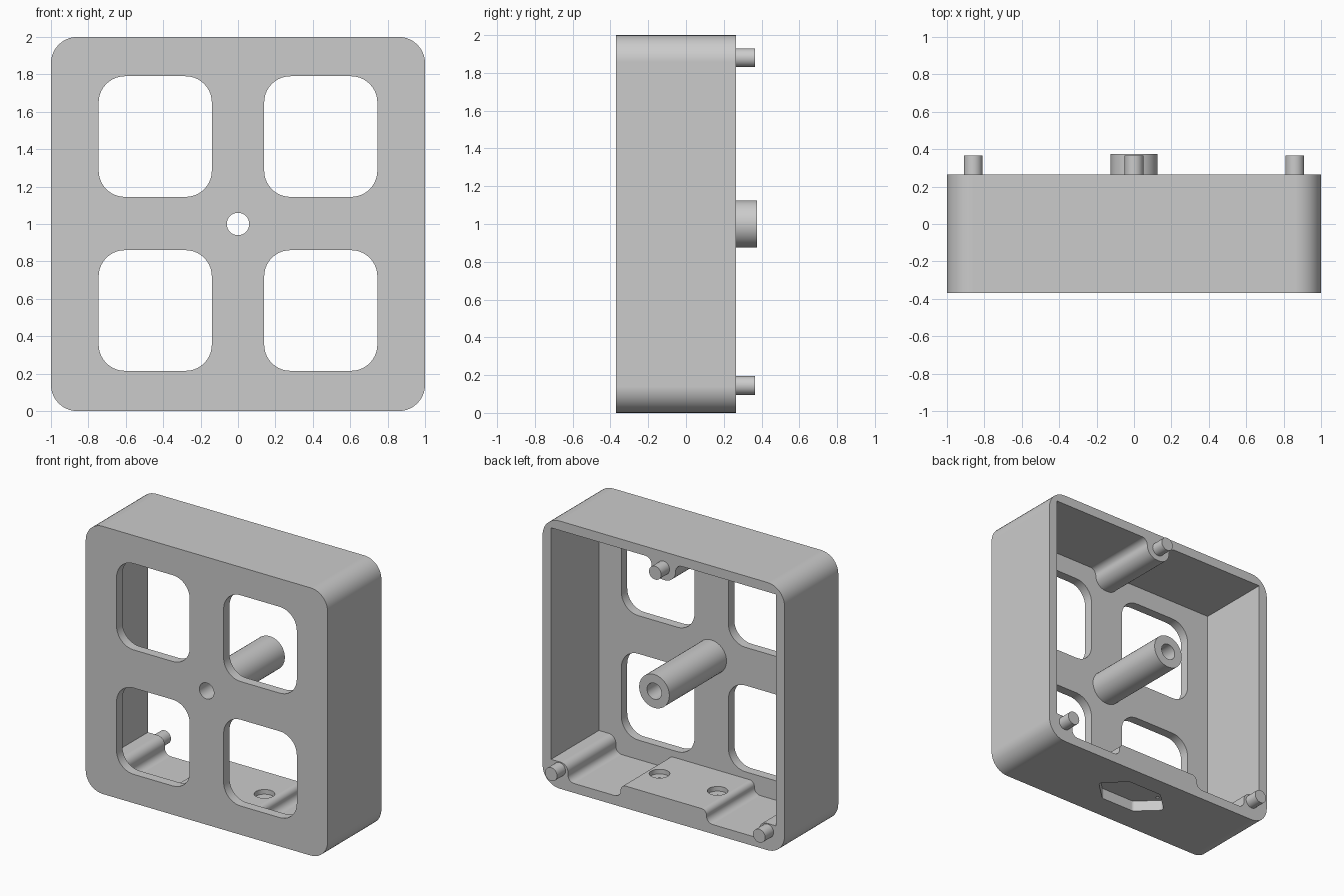
import bpy, bmesh, math
from mathutils import Vector

cube = bpy.data.objects.get("Cube")
if cube:
    bpy.data.objects.remove(cube, do_unlink=True)

grey = bpy.data.materials.new("light grey plastic")
grey.use_nodes = True
colour = (0.6, 0.6, 0.6, 1)
grey.diffuse_color = colour
grey.node_tree.nodes["Principled BSDF"].inputs["Base Color"].default_value = colour


def fillet(corners, steps=10):
    """Round a 2D outline given as (a, b, radius) corners."""
    out = []
    for i, (a, b, r) in enumerate(corners):
        p = Vector((a, b))
        if r == 0:
            out.append(p)
            continue
        d1 = (Vector(corners[i - 1][:2]) - p).normalized()
        d2 = (Vector(corners[(i + 1) % len(corners)][:2]) - p).normalized()
        half = d1.angle(d2) / 2
        centre = p + (d1 + d2).normalized() * (r / math.sin(half))
        reach = r / math.tan(half)
        start, end = p + d1 * reach - centre, p + d2 * reach - centre
        sweep = math.pi - 2 * half
        for k in range(steps + 1):
            t = k / steps
            arm = start * math.sin((1 - t) * sweep) + end * math.sin(t * sweep)
            out.append(centre + arm / math.sin(sweep))
    return out


def rectangle(a0, a1, b0, b1, r):
    return fillet([(a0, b0, r), (a1, b0, r), (a1, b1, r), (a0, b1, r)])


def circle(a, b, r, n=40):
    return [Vector((a + r * math.cos(k * math.tau / n), b + r * math.sin(k * math.tau / n)))
            for k in range(n)]


def prism(name, outline, low, high, axis="y"):
    """Extrude an outline along y (outline in x, z) or along z (outline in x, y)."""
    def place(p, d):
        return (p.x, d, p.y) if axis == "y" else (p.x, p.y, d)
    # Skip points that repeat where two fillets meet
    outline = [p for i, p in enumerate(outline) if (p - outline[i - 1]).length > 1e-4]
    bm = bmesh.new()
    bottom = [bm.verts.new(place(p, low)) for p in outline]
    top = [bm.verts.new(place(p, high)) for p in outline]
    bm.faces.new(bottom)
    bm.faces.new(top)
    for i in range(len(outline)):
        bm.faces.new((bottom[i - 1], bottom[i], top[i], top[i - 1]))
    bmesh.ops.recalc_face_normals(bm, faces=bm.faces)
    mesh = bpy.data.meshes.new(name)
    bm.to_mesh(mesh)
    bm.free()
    mesh.materials.append(grey)
    ob = bpy.data.objects.new(name, mesh)
    bpy.context.collection.objects.link(ob)
    return ob


def activate(ob):
    bpy.ops.object.select_all(action="DESELECT")
    ob.select_set(True)
    bpy.context.view_layer.objects.active = ob


def cut(ob, *cutter_args, **kw):
    cutter = prism("cutter", *cutter_args, **kw)
    cutter.hide_render = True
    activate(ob)
    mod = ob.modifiers.new("cut", "BOOLEAN")
    mod.operation, mod.solver, mod.object = "DIFFERENCE", "EXACT", cutter
    bpy.ops.object.modifier_apply(modifier=mod.name)
    bpy.data.objects.remove(cutter, do_unlink=True)


def finish(ob):
    activate(ob)
    bpy.ops.object.shade_smooth_by_angle(angle=math.radians(30))
    mod = ob.modifiers.new("even shading", "WEIGHTED_NORMAL")
    mod.keep_sharp = True


FRONT, BACK, PLATE = -0.37, 0.265, -0.30

# Housing shell
housing = prism("housing", rectangle(-1, 1, 0, 2, 0.14), FRONT, BACK)

# Cavity open at the back, leaving floor pad, corner bosses and top boss
side = [(0.355, 0.165, 0.04), (0.355, 0.07, 0.05), (0.79, 0.07, 0.05), (0.79, 0.20, 0.06),
        (0.93, 0.20, 0), (0.93, 1.93, 0), (0.10, 1.93, 0.05), (0.10, 1.79, 0.09)]
cavity = side + [(-a, b, r) for a, b, r in reversed(side)]
cut(housing, fillet(cavity), PLATE, BACK + 0.1)

# Four front windows and the centre hole
for x0, x1 in ((-0.745, -0.14), (0.14, 0.745)):
    for z0, z1 in ((0.215, 0.86), (1.145, 1.79)):
        cut(housing, rectangle(x0, x1, z0, z1, 0.14), FRONT - 0.1, PLATE + 0.1)
cut(housing, circle(0, 1, 0.06), FRONT - 0.1, PLATE + 0.1)

# Six-sided recess under the floor pad
PAD_Y = -0.03
hexagon = [(0.30, 0, 0.03), (0.14, 0.15, 0.03), (-0.14, 0.15, 0.03),
           (-0.30, 0, 0.03), (-0.14, -0.15, 0.03), (0.14, -0.15, 0.03)]
cut(housing, fillet([(a, b + PAD_Y, r) for a, b, r in hexagon]), -0.1, 0.08, axis="z")

# Round pockets with pilot holes in the floor pad
for x in (-0.24, 0.24):
    cut(housing, circle(x, PAD_Y, 0.07), 0.13, 0.3, axis="z")
    cut(housing, circle(x, PAD_Y, 0.012, 12), 0.06, 0.3, axis="z")
finish(housing)

# Centre tube
tube = prism("centre_tube", circle(0, 1, 0.125), PLATE - 0.01, 0.375)
cut(tube, circle(0, 1, 0.06), -1, 1)
finish(tube)

# Locating pins
for name, x, z in (("left_pin", 0.86, 0.145), ("right_pin", -0.86, 0.145), ("top_pin", 0, 1.88)):
    finish(prism(name, circle(x, z, 0.05, 32), BACK - 0.05, 0.365))
